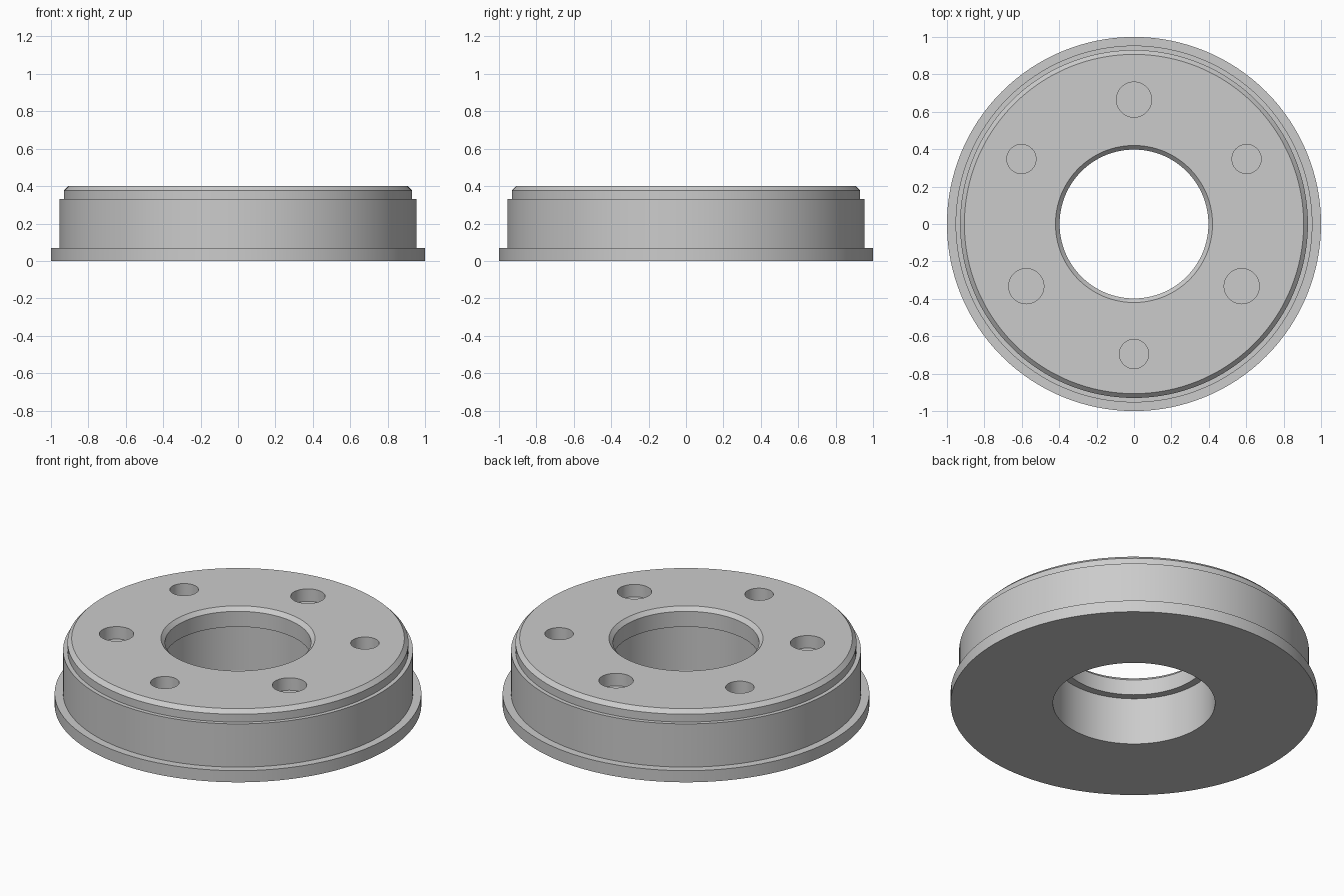
import bpy
import bmesh
from math import cos, sin, pi, radians

SIDES = 128

default = bpy.data.objects.get("Cube")
if default:
    bpy.data.objects.remove(default, do_unlink=True)

# Plain grey metal
grey = bpy.data.materials.new("grey_metal")
grey.use_nodes = True
colour = (0.6, 0.6, 0.6, 1)
grey.diffuse_color = colour
grey.node_tree.nodes["Principled BSDF"].inputs["Base Color"].default_value = colour


def make_object(name, bm):
    bmesh.ops.recalc_face_normals(bm, faces=bm.faces)
    mesh = bpy.data.meshes.new(name)
    bm.to_mesh(mesh)
    bm.free()
    mesh.materials.append(grey)
    obj = bpy.data.objects.new(name, mesh)
    bpy.context.collection.objects.link(obj)
    return obj


def revolve(name, profile):
    """Turn a closed (radius, height) outline around the z axis."""
    bm = bmesh.new()
    rings = []
    for i in range(SIDES):
        a = 2 * pi * i / SIDES
        rings.append([bm.verts.new((r * cos(a), r * sin(a), z)) for r, z in profile])
    n = len(profile)
    for i, ring in enumerate(rings):
        after = rings[(i + 1) % SIDES]
        for j in range(n):
            k = (j + 1) % n
            bm.faces.new((ring[j], after[j], after[k], ring[k]))
    return make_object(name, bm)


# Flanged ring: stepped, chamfered outside and counterbored centre
ring = revolve("flanged_ring", [
    (1.0, 0), (1.0, 0.07), (0.954, 0.07), (0.954, 0.33), (0.93, 0.33),
    (0.93, 0.377), (0.907, 0.4), (0.42, 0.4), (0.398, 0.377),
    (0.398, 0.284), (0.442, 0.284), (0.442, 0)])

# Six blind holes, alternating wide shallow and narrow deep
bm = bmesh.new()
for i in range(6):
    radius, distance, depth = ((0.094, 0.665, 0.075), (0.078, 0.695, 0.2))[i % 2]
    a = pi / 2 + i * pi / 3
    made = bmesh.ops.create_cone(bm, cap_ends=True, segments=48, radius1=radius,
                                 radius2=radius, depth=depth + 0.1)
    centre = (distance * cos(a), distance * sin(a), 0.45 - depth / 2)
    bmesh.ops.translate(bm, verts=made["verts"], vec=centre)
cutter = make_object("hole_cutter", bm)
cutter.hide_render = True

bpy.ops.object.select_all(action='DESELECT')
ring.select_set(True)
bpy.context.view_layer.objects.active = ring
cut = ring.modifiers.new("bolt_holes", 'BOOLEAN')
cut.operation = 'DIFFERENCE'
cut.solver = 'EXACT'
cut.object = cutter
bpy.ops.object.modifier_apply(modifier=cut.name)
bpy.data.objects.remove(cutter, do_unlink=True)

bpy.ops.object.shade_smooth_by_angle(angle=radians(30))
